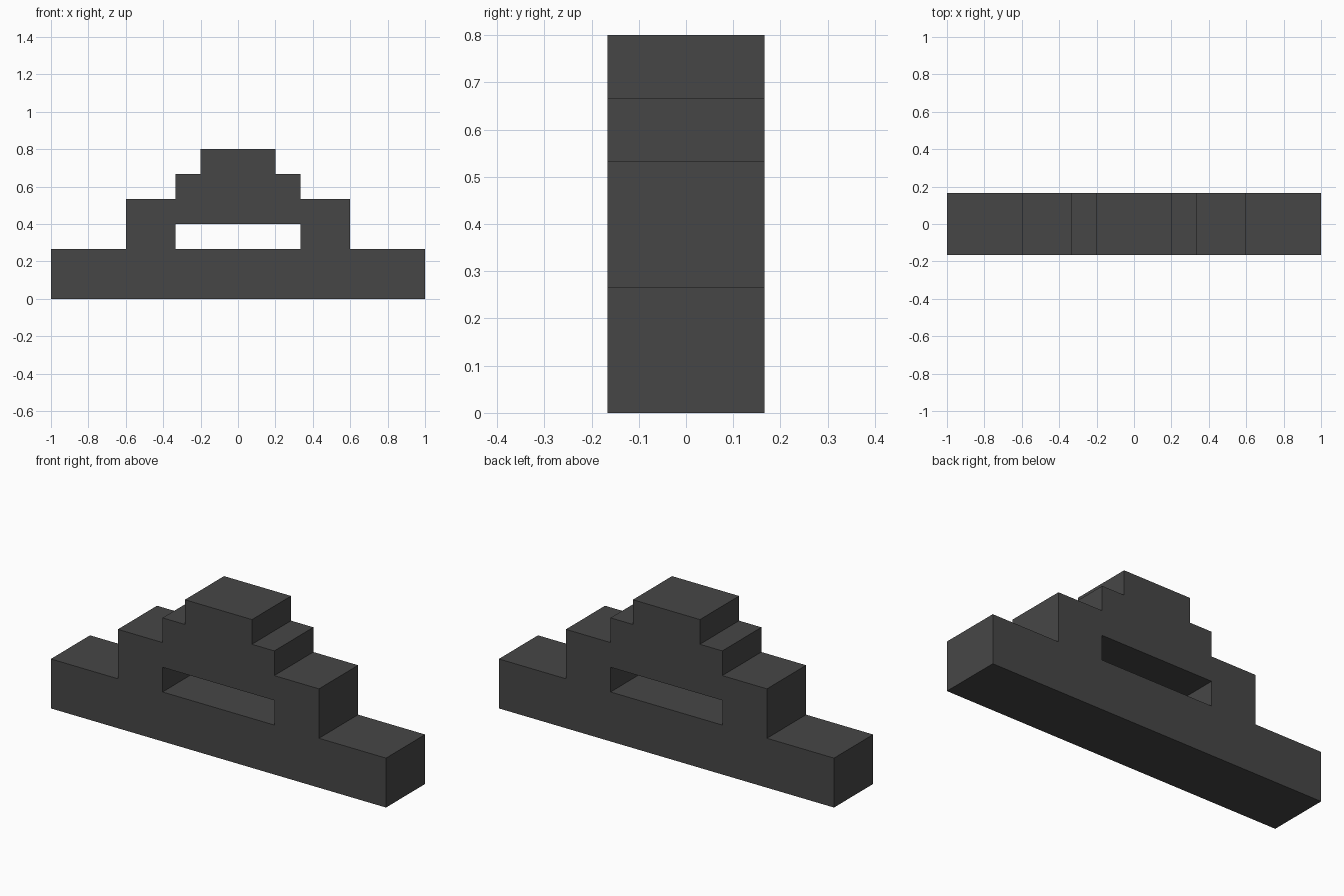
import bpy, bmesh, math
from mathutils import Matrix

if "Cube" in bpy.data.objects:
    bpy.data.objects.remove(bpy.data.objects["Cube"])

U = 1 / 15       # the stepped outline lies on a 1/15 grid
HALF_DEPTH = 1 / 6


def material(name, colour):
    mat = bpy.data.materials.new(name)
    mat.diffuse_color = (*colour, 1)
    mat.use_nodes = True
    mat.node_tree.nodes["Principled BSDF"].inputs["Base Color"].default_value = mat.diffuse_color
    return mat


def add_loop(curve, points):
    spline = curve.splines.new('POLY')
    spline.points.add(len(points) - 1)
    for p, (x, z) in zip(spline.points, points):
        p.co = (x * U, z * U, 0, 1)
    spline.use_cyclic_u = True


# Stepped outline: right half mirrored to the left, plus the slot
right = [(15, 0), (15, 4), (9, 4), (9, 8), (5, 8), (5, 10), (3, 10), (3, 12)]
outline = right + [(-x, z) for x, z in reversed(right)]
slot = [(-5, 4), (-5, 6), (5, 6), (5, 4)]

curve = bpy.data.curves.new("stepped_profile", 'CURVE')
curve.dimensions = '2D'
curve.fill_mode = 'BOTH'
curve.extrude = HALF_DEPTH
add_loop(curve, outline)
add_loop(curve, slot)
helper = bpy.data.objects.new("profile_helper", curve)
bpy.context.collection.objects.link(helper)
bpy.context.view_layer.update()
depsgraph = bpy.context.evaluated_depsgraph_get()
mesh = bpy.data.meshes.new_from_object(helper.evaluated_get(depsgraph))
bpy.data.objects.remove(helper)

# Stand the profile upright and weld it into a closed solid
bm = bmesh.new()
bm.from_mesh(mesh)
bm.transform(Matrix.Rotation(math.pi / 2, 4, 'X'))
bmesh.ops.remove_doubles(bm, verts=bm.verts, dist=1e-4)
bmesh.ops.recalc_face_normals(bm, faces=bm.faces)

# Lighter front face, dark everywhere else
for f in bm.faces:
    f.smooth = False
    f.normal_update()
    f.material_index = 1 if f.normal.y < -0.9 else 0
bm.to_mesh(mesh)
bm.free()
mesh.materials.clear()
mesh.materials.append(material("dark_grey", (0.062, 0.062, 0.062)))
mesh.materials.append(material("front_grey", (0.216, 0.235, 0.216)))

body = bpy.data.objects.new("stepped_block", mesh)
bpy.context.collection.objects.link(body)
